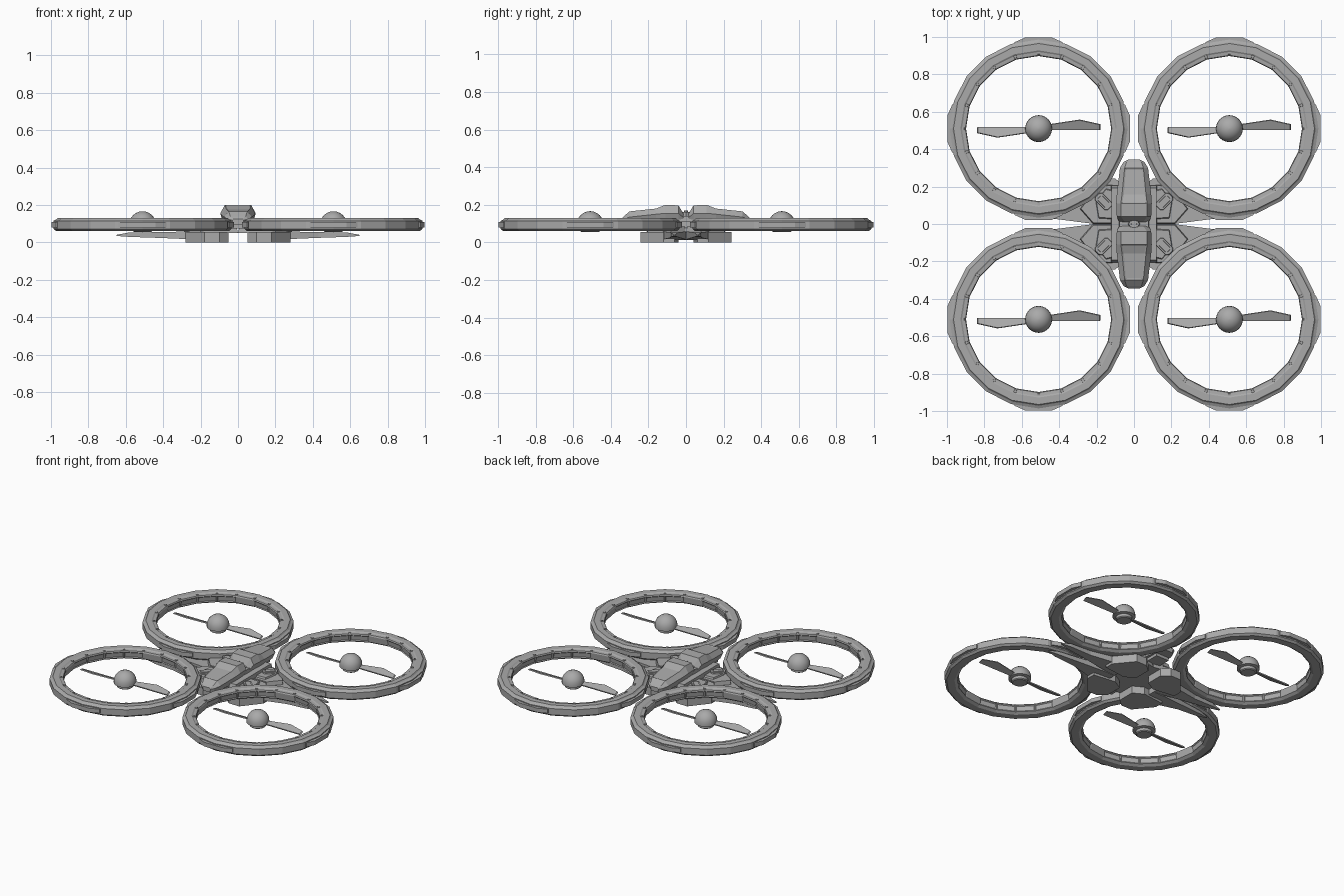
import bpy, bmesh, math
from mathutils import Matrix, Vector

if "Cube" in bpy.data.objects:
    bpy.data.objects.remove(bpy.data.objects["Cube"])

grey = bpy.data.materials.new("hull_grey")
grey.diffuse_color = (0.4, 0.4, 0.4, 1)
grey.use_nodes = True
grey.node_tree.nodes["Principled BSDF"].inputs["Base Color"].default_value = grey.diffuse_color
C = 0.51  # rotor centre offset on both axes
QUADS = [(1, 1), (-1, 1), (-1, -1), (1, -1)]


def finish(name, bm, smooth=False):
    bmesh.ops.recalc_face_normals(bm, faces=bm.faces)
    me = bpy.data.meshes.new(name)
    bm.to_mesh(me)
    bm.free()
    me.materials.append(grey)
    ob = bpy.data.objects.new(name, me)
    bpy.context.collection.objects.link(ob)
    if smooth:
        bpy.context.view_layer.objects.active = ob
        ob.select_set(True)
        bpy.ops.object.shade_smooth_by_angle(angle=math.radians(35))
        ob.select_set(False)
    return ob


def loft(bm, rings, cap=True, closed=False):
    """Skin a list of equal-length point loops."""
    rows = [[bm.verts.new(p) for p in r] for r in rings]
    n = len(rows[0])
    pairs = list(zip(rows, rows[1:])) + ([(rows[-1], rows[0])] if closed else [])
    faces = [bm.faces.new((a[i], a[(i + 1) % n], b[(i + 1) % n], b[i]))
             for a, b in pairs for i in range(n)]
    if cap and not closed:
        bm.faces.new(rows[0])
        bm.faces.new(rows[-1])
    return faces


def prism(bm, pts, z0, z1, shrink=1.0, m=None):
    """Extrude an outline from z0 to z1, optionally shrinking the top."""
    c = sum((Vector(p) for p in pts), Vector((0, 0))) / len(pts)
    top = [c + (Vector(p) - c) * shrink for p in pts]
    m = m or Matrix()
    loft(bm, [[m @ Vector((x, y, z0)) for x, y in pts],
              [m @ Vector((x, y, z1)) for x, y in top]])


def four_way(name, pts, z0, z1, shrink=1.0):
    """One prism mirrored into all four quadrants."""
    bm = bmesh.new()
    for sx, sy in QUADS:
        prism(bm, [(x * sx, y * sy) for x, y in pts], z0, z1, shrink)
    return finish(name, bm)


# duct ring profile: radius, height
PROFILE = [(0.462, 0.06), (0.476, 0.072), (0.476, 0.115), (0.462, 0.122), (0.455, 0.130),
           (0.418, 0.130), (0.410, 0.125), (0.392, 0.123), (0.388, 0.115), (0.394, 0.072), (0.412, 0.06)]
SEG = 20

for k, (sx, sy) in enumerate(QUADS):
    cx, cy = C * sx, C * sy
    place = Matrix.Translation((cx, cy, 0))

    # duct ring with recessed panels on the inner wall
    bm = bmesh.new()
    rings = [[(cx + r * math.cos(a), cy + r * math.sin(a), z) for r, z in PROFILE]
             for a in (math.tau * i / SEG for i in range(SEG))]
    faces = loft(bm, rings, closed=True)
    bmesh.ops.recalc_face_normals(bm, faces=bm.faces)
    panels = [f for i, f in enumerate(faces) if i % len(PROFILE) == 8 and (i // len(PROFILE)) % 5 not in (0,)]
    bmesh.ops.inset_individual(bm, faces=panels, thickness=0.009, depth=-0.005)
    finish("duct_ring", bm)

    # bumper plates and small clips around the ring
    bm = bmesh.new()
    for q in range(4):
        m = place @ Matrix.Rotation(q * math.pi / 2, 4, 'Z')
        prism(bm, [(0.44, -0.128), (0.462, -0.128), (0.488, -0.07), (0.488, 0.07),
                   (0.462, 0.128), (0.44, 0.128)], 0.08, 0.109, 1, m)
    finish("ring_bumpers", bm)
    bm = bmesh.new()
    for q in range(SEG):
        m = place @ Matrix.Rotation(math.tau * q / SEG, 4, 'Z')
        prism(bm, [(0.396, -0.008), (0.412, -0.008), (0.412, 0.008), (0.396, 0.008)], 0.118, 0.129, 0.8, m)
    finish("ring_clips", bm)

    # rotor hub: dome above a short motor can
    bm = bmesh.new()
    hub = [(0.045, 0.055), (0.052, 0.06), (0.052, 0.078), (0.072, 0.082), (0.072, 0.094)]
    hub += [(0.072 * math.cos(t), 0.094 + 0.072 * math.sin(t))
            for t in (math.radians(d) for d in (15, 30, 45, 60, 75, 88))]
    loft(bm, [[(cx + r * math.cos(math.tau * i / 24), cy + r * math.sin(math.tau * i / 24), z)
               for i in range(24)] for r, z in hub])
    finish("rotor_hub", bm, True)

    # two pitched blades
    bm = bmesh.new()
    outline = [(0.04, -0.008), (0.33, -0.008), (0.33, 0.024), (0.22, 0.05), (0.07, 0.026), (0.04, 0.02)]
    for q in range(2):
        m = (place @ Matrix.Rotation(q * math.pi, 4, 'Z') @ Matrix.Translation((0, 0, 0.088))
             @ Matrix.Rotation(math.radians(20), 4, 'X'))
        prism(bm, outline, -0.004, 0.004, 0.97, m)
    finish("rotor_blades", bm)

# wing plates joining body and rings
four_way("wing_plate", [(0.0, 0.0), (0.0, 0.19), (0.13, 0.21), (0.2, 0.205),
                        (0.26, 0.12), (0.29, 0.08), (0.22, 0.0)], 0.05, 0.085, 0.95)
four_way("wing_panel", [(0.11, 0.025), (0.11, 0.18), (0.15, 0.19), (0.205, 0.12), (0.19, 0.03)],
         0.083, 0.096, 0.93)

# raised rounded pads on the wing panels
bm = bmesh.new()
for sx, sy in QUADS:
    m = Matrix.Translation((0.163 * sx, 0.12 * sy, 0)) @ Matrix.Rotation(sx * sy * math.radians(45), 4, 'Z')
    pad = [(0.05, 0.014), (0.038, 0.028), (-0.038, 0.028), (-0.05, 0.014),
           (-0.05, -0.014), (-0.038, -0.028), (0.038, -0.028), (0.05, -0.014)]
    prism(bm, pad, 0.09, 0.104, 0.92, m)
    prism(bm, [(x * 0.7, y * 0.65) for x, y in pad], 0.1, 0.109, 0.92, m)
finish("wing_pads", bm)

# tapered spikes reaching out beneath the rings
bm = bmesh.new()
for sx, sy in QUADS:
    rows = [(0.16, 0.0, 0.16, 0.012, 0.058), (0.24, 0.004, 0.125, 0.016, 0.058),
            (0.43, 0.028, 0.085, 0.024, 0.055), (0.58, 0.045, 0.08, 0.029, 0.053),
            (0.65, 0.058, 0.066, 0.034, 0.04)]
    loft(bm, [[(x * sx, a * sy, z0), (x * sx, b * sy, z0), (x * sx, b * sy, z1), (x * sx, a * sy, z1)]
              for x, a, b, z0, z1 in rows])
finish("wing_spikes", bm)

# landing feet
four_way("landing_foot", [(0.05, 0.08), (0.05, 0.2), (0.1, 0.243), (0.18, 0.243),
                          (0.28, 0.12), (0.28, 0.06), (0.12, 0.04)], 0.0, 0.055)

# side rails beside the cabin
bm = bmesh.new()
for s in (1, -1):
    prism(bm, [(0.07 * s, -0.205), (0.122 * s, -0.205), (0.122 * s, 0.205), (0.07 * s, 0.205)],
          0.08, 0.115, 0.94)
finish("side_rails", bm)

# front and rear cabin pods: y, bottom, middle width and height, top width and height
SECTIONS = [(0.012, 0.06, 0.08, 0.13, 0.05, 0.15), (0.04, 0.07, 0.092, 0.155, 0.07, 0.197),
            (0.11, 0.075, 0.095, 0.155, 0.07, 0.2), (0.16, 0.075, 0.092, 0.15, 0.064, 0.18),
            (0.30, 0.055, 0.075, 0.135, 0.05, 0.165), (0.332, 0.04, 0.055, 0.125, 0.04, 0.138),
            (0.345, 0.025, 0.03, 0.118, 0.025, 0.125)]
for s, name in ((-1, "front_pod"), (1, "rear_pod")):
    bm = bmesh.new()
    loft(bm, [[(-wb, y * s, 0.095), (-wm, y * s, zm), (-wt, y * s, zt),
               (wt, y * s, zt), (wm, y * s, zm), (wb, y * s, 0.095)]
              for y, wb, wm, zm, wt, zt in SECTIONS])
    bmesh.ops.recalc_face_normals(bm, faces=bm.faces)
    lid = [f for f in bm.faces if f.normal.z > 0.9 and 0.1 < abs(f.calc_center_median().y) < 0.3]
    bmesh.ops.inset_region(bm, faces=lid, thickness=0.01, depth=-0.004)
    finish(name, bm)

# keel, waist block and central cap between the pods
bm = bmesh.new()
prism(bm, [(-0.05, -0.28), (0.05, -0.28), (0.05, 0.28), (-0.05, 0.28)], 0.075, 0.1)
finish("keel", bm)
bm = bmesh.new()
prism(bm, [(-0.082, -0.04), (0.082, -0.04), (0.082, 0.04), (-0.082, 0.04)], 0.08, 0.14, 0.95)
finish("waist_block", bm)
bm = bmesh.new()
for r, z in ((0.034, 0.162), (0.018, 0.17)):
    prism(bm, [(r * math.cos(i * math.pi / 4), 0.7 * r * math.sin(i * math.pi / 4)) for i in range(8)],
          0.13, z, 0.85)
finish("centre_cap", bm)
